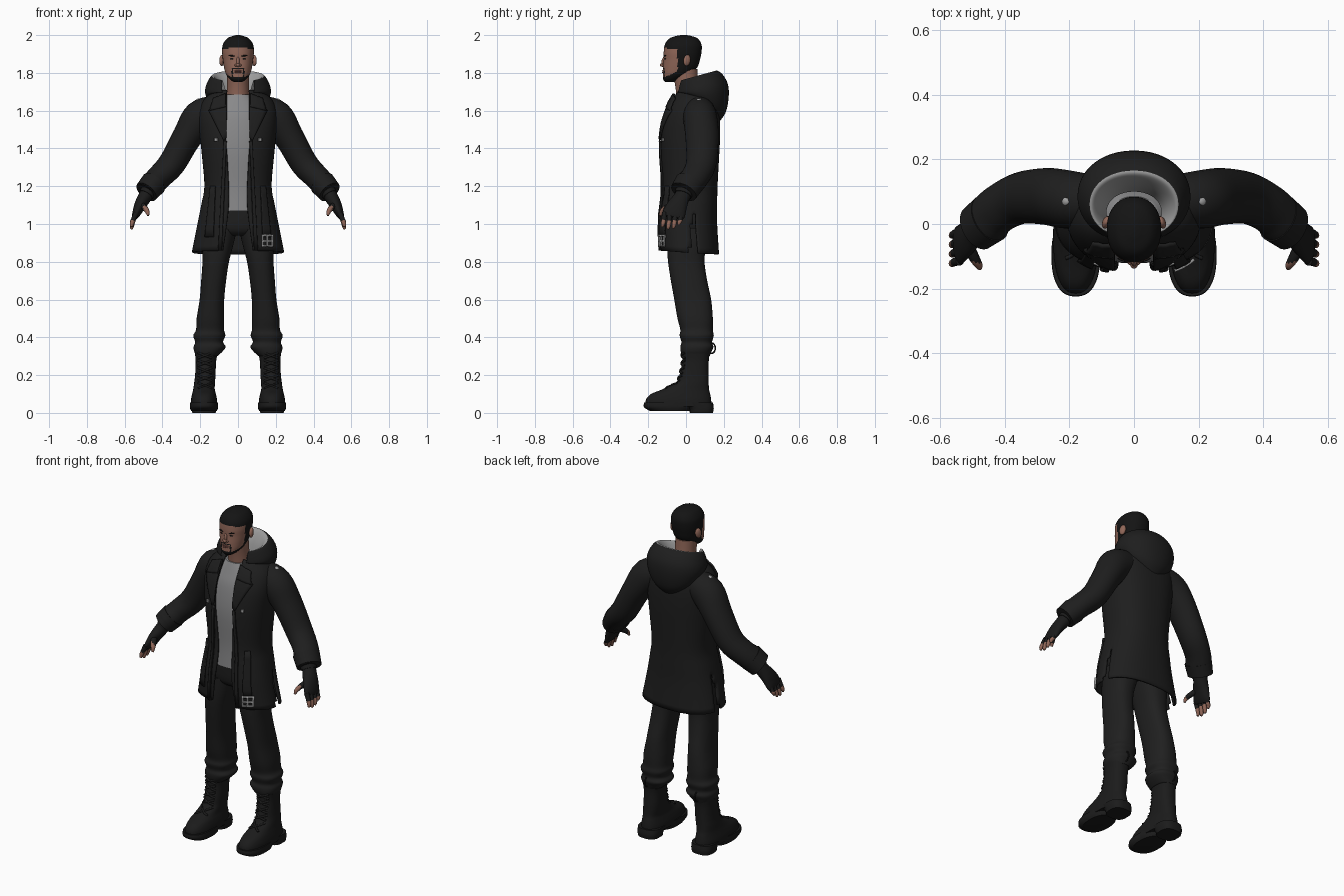
import bpy, bmesh
from math import sin, cos, pi, asin, radians
from mathutils import Vector, Euler

if "Cube" in bpy.data.objects:
    bpy.data.objects.remove(bpy.data.objects["Cube"])


def material(name, r, g, b):
    m = bpy.data.materials.new(name)
    m.use_nodes = True
    m.diffuse_color = (r, g, b, 1)
    bsdf = m.node_tree.nodes["Principled BSDF"]
    bsdf.inputs["Base Color"].default_value = (r, g, b, 1)
    bsdf.inputs["Roughness"].default_value = 0.9
    return m


COAT = material("coat black", .013, .013, .013)
CLOTH = material("trouser black", .014, .014, .014)
LEATHER = material("boot black", .011, .011, .011)
HAIR = material("hair black", .007, .007, .007)
SKIN = material("skin brown", .28, .135, .098)
LIPS = material("lip brown", .2, .08, .065)
SHIRT = material("shirt grey", .25, .25, .255)
LINING = material("lining grey", .34, .34, .34)


def finish(name, bm, mats, rule=None, mirror=False, thick=0, angle=50):
    bmesh.ops.recalc_face_normals(bm, faces=bm.faces)
    for f in bm.faces:
        f.material_index = rule(f.calc_center_median()) if rule else 0
    me = bpy.data.meshes.new(name)
    bm.to_mesh(me)
    bm.free()
    ob = bpy.data.objects.new(name, me)
    bpy.context.collection.objects.link(ob)
    for m in mats:
        me.materials.append(m)
    if thick:
        sol = ob.modifiers.new("thickness", "SOLIDIFY")
        sol.thickness = thick
        sol.offset = -1
    if mirror:
        ob.modifiers.new("mirror", "MIRROR")
    bpy.ops.object.select_all(action="DESELECT")
    bpy.context.view_layer.objects.active = ob
    ob.select_set(True)
    bpy.ops.object.shade_smooth_by_angle(angle=radians(angle))
    return ob


def refine(rows, steps):
    """Smooth curve through the rows."""
    out = []
    for i in range(len(rows) - 1):
        quad = [rows[max(i - 1, 0)], rows[i], rows[i + 1], rows[min(i + 2, len(rows) - 1)]]
        for s in range(steps):
            t = s / steps
            out.append([b + t / 2 * (c - a + t * (2 * a - 5 * b + 4 * c - d + t * (3 * (b - c) + d - a)))
                        for a, b, c, d in zip(*quad)])
    return out + [list(rows[-1])]


def skin_rings(rings, closed):
    bm = bmesh.new()
    vs = [[bm.verts.new(p) for p in ring] for ring in rings]
    n = len(vs[0])
    for a, b in zip(vs, vs[1:]):
        for j in range(n if closed else n - 1):
            k = (j + 1) % n
            bm.faces.new((a[j], a[k], b[k], b[j]))
    if closed:
        bm.faces.new(vs[0])
        bm.faces.new(vs[-1])
    return bm


def power(v, p):
    return abs(v) ** (2 / p) * (1 if v >= 0 else -1)


def stack(rows, p=2.4, seg=40, steps=4):
    """Level rings; row = z, centre x, half width, front y, back y[, front gap, tilt]."""
    rings, opened = [], len(rows[0]) > 5
    for r in refine(rows, steps):
        z, cx, rx, y0, y1 = r[:5]
        gap, tilt = r[5:] if opened else (0, 0)
        d = asin(min(1, gap / rx) ** (p / 2))
        ring = []
        for j in range(seg):
            a = d + (2 * pi - 2 * d) * j / (seg - 1 if opened else seg)
            y = (y0 + y1) / 2 - (y1 - y0) / 2 * power(cos(a), p)
            ring.append((cx + rx * power(sin(a), p), y, z - tilt * (y1 - y)))
        rings.append(ring)
    return skin_rings(rings, not opened)


def tube(rows, seg=20, steps=4):
    """Rings along a path; row = x, y, z, radius across, radius in depth."""
    rows = refine(rows, steps)
    pts = [Vector(r[:3]) for r in rows]
    rings = []
    for i, r in enumerate(rows):
        t = (pts[min(i + 1, len(pts) - 1)] - pts[max(i - 1, 0)]).normalized()
        v = Vector((0, 1, 0))
        v = (v - t * v.dot(t)).normalized()
        u = v.cross(t)
        rings.append([pts[i] + u * r[3] * cos(2 * pi * j / seg) + v * r[4] * sin(2 * pi * j / seg)
                      for j in range(seg)])
    return skin_rings(rings, True)


def front_y(rows, x, z, p=2.4):
    """Depth of the front surface of a stack."""
    r = min(refine(rows, 8), key=lambda q: abs(q[0] - z))
    k = min(1, abs((x - r[1]) / r[2]))
    return (r[3] + r[4]) / 2 - (r[4] - r[3]) / 2 * (1 - k ** p) ** (1 / p)


def panel(name, rows, corners, mat, lift, mirror=True, n=6):
    """Plate lying on the front of a stack; corners are x, z."""
    a, b, c, d = [Vector(q) for q in corners]
    rings = []
    for i in range(n + 1):
        l, r = a.lerp(d, i / n), b.lerp(c, i / n)
        line = [l.lerp(r, j / n) for j in range(n + 1)]
        rings.append([(q.x, front_y(rows, q.x, q.y) - lift, q.y) for q in line])
    bm = skin_rings(rings, False)
    ob = finish(name, bm, [mat], mirror=mirror, thick=.009)
    ob.modifiers["thickness"].offset = 0


def blob(name, loc, size, mat, rot=(0, 0, 0), mirror=True):
    bm = bmesh.new()
    bmesh.ops.create_uvsphere(bm, u_segments=16, v_segments=10, radius=1)
    bmesh.ops.scale(bm, vec=size, verts=bm.verts)
    bmesh.ops.rotate(bm, matrix=Euler(rot).to_matrix(), verts=bm.verts)
    bmesh.ops.translate(bm, vec=loc, verts=bm.verts)
    finish(name, bm, [mat], mirror=mirror)


# Coat body, open at the front with a vent on each side
coat = [(.84, 0, .245, -.14, .175, .08, -.06), (1, 0, .215, -.147, .165, .06, 0), (1.1, 0, .195, -.138, .165, .05, 0),
        (1.2, 0, .178, -.128, .167, .05, 0), (1.35, 0, .19, -.136, .175, .058, 0), (1.45, 0, .2, -.137, .18, .066, 0),
        (1.55, 0, .208, -.122, .18, .068, 0), (1.62, 0, .2, -.095, .172, .065, 0), (1.67, 0, .17, -.068, .155, .062, 0),
        (1.71, 0, .11, -.045, .125, .06, 0)]
bm = stack(coat, seg=72)
vent = [f for f in bm.faces for c in [f.calc_center_median()]
        if abs(c.x) > .15 and c.z < 1.06 and abs(c.y - .04) < .008 + (1.06 - c.z) * .06]
bmesh.ops.delete(bm, geom=vent, context="FACES")
finish("coat", bm, [COAT], thick=.012)

# Sleeves with cuffs
sleeve = [(.12, .07, 1.595, .085, .08), (.2, .075, 1.56, .095, .09), (.27, .085, 1.46, .078, .088),
          (.35, .08, 1.32, .072, .08), (.42, .045, 1.245, .066, .075), (.46, .005, 1.2, .066, .076),
          (.482, -.01, 1.172, .058, .068)]
finish("sleeves", tube(sleeve, 28), [COAT], mirror=True)
finish("cuffs", tube([(.445, .018, 1.217, .07, .079), (.485, -.012, 1.17, .064, .074)], 28), [COAT], mirror=True)

# Hood lying on the back, with a pale lining rolled over the rim
hood = [(1.54, 0, .1, -.02, .175, .06, -.7), (1.59, 0, .15, -.04, .21, .07, -.45), (1.67, 0, .172, -.055, .226, .08, -.1),
        (1.74, 0, .172, -.055, .222, .085, .12), (1.79, 0, .155, -.05, .195, .085, .22),
        (1.812, 0, .137, -.045, .165, .085, .27), (1.8, 0, .122, -.04, .145, .08, .27),
        (1.75, 0, .1, -.035, .118, .07, .2), (1.69, 0, .085, -.03, .1, .06, 0)]
finish("hood", stack(hood, 2.1, 48), [COAT, LINING],
       lambda c: int(c.z > 1.69 and abs(c.x) < .148 and c.y < .172 and (c.x / .138) ** 2 + ((c.y - .06) / .106) ** 2 < 1))

# Coat front details
panel("lapels", coat, [(.06, 1.46), (.075, 1.44), (.155, 1.6), (.06, 1.69)], COAT, .008)
panel("upper_lapels", coat, [(.065, 1.62), (.15, 1.6), (.13, 1.665), (.065, 1.69)], COAT, .014)
panel("front_edges", coat, [(.085, .86), (.105, .86), (.075, 1.44), (.06, 1.44)], COAT, .006)
panel("pocket_welts", coat, [(.13, .93), (.175, .93), (.145, 1.2), (.12, 1.2)], COAT, .01)
panel("buttons", coat, [(.108, 1.438), (.124, 1.438), (.124, 1.455), (.108, 1.455)], LINING, .006)
for z in (.88, .905, .935):
    panel("buckle_bar", coat, [(.125, z), (.185, z), (.185, z + .01), (.125, z + .01)], LINING, .016, False)
for x in (.125, .15, .177):
    panel("buckle_post", coat, [(x, .88), (x + .009, .88), (x + .009, .945), (x, .945)], LINING, .016, False)
blob("shoulder_studs", (.212, .07, 1.653), (.016, .014, .01), LINING, (0, .7, 0))

# Shirt and neck
shirt = [(1.07, 0, .14, -.115, .1), (1.2, 0, .14, -.112, .11), (1.4, 0, .16, -.122, .12), (1.55, 0, .15, -.106, .12),
         (1.63, 0, .12, -.08, .11), (1.685, 0, .07, -.058, .085)]
finish("shirt", stack(shirt), [SHIRT])
finish("neck", stack([(1.6, 0, .068, -.045, .09), (1.69, 0, .06, -.052, .075), (1.75, 0, .058, -.06, .065),
                      (1.82, 0, .06, -.075, .06)], 2), [SKIN])

# Head with painted hair and beard
head = [(1.753, 0, .025, -.112, -.06), (1.768, 0, .045, -.122, -.03), (1.795, 0, .064, -.122, .025),
        (1.83, 0, .074, -.121, .06), (1.87, 0, .08, -.118, .074), (1.91, 0, .084, -.118, .082), (1.95, 0, .08, -.112, .082),
        (1.982, 0, .058, -.088, .062), (1.996, 0, .026, -.05, .025), (2, 0, .008, -.025, 0)]


def head_colour(c):
    ax = abs(c.x)
    scalp = c.z > 1.932 - .2 * max(0, ax - .045) or c.y > -.05 and c.z > 1.9 or c.y > .012
    sideburn = -.045 < c.y < .015 and c.z > 1.8
    beard = c.z < 1.778 + .45 * max(0, c.y + .11)
    goatee = c.y < -.09 and (.027 < ax < .034 and c.z < 1.826 or ax < .034 and 1.82 < c.z < 1.826)
    return int(scalp or sideburn or beard or goatee)


finish("head", stack(head, 2.2, 72, 7), [SKIN, HAIR], head_colour)
blob("ears", (.086, .005, 1.866), (.012, .02, .03), SKIN, (-.15, 0, .35))
blob("nose_tip", (0, -.124, 1.842), (.012, .014, .01), SKIN, mirror=False)
blob("nose_bridge", (0, -.118, 1.86), (.009, .012, .027), SKIN, (-.2, 0, 0), False)
blob("nostrils", (.011, -.118, 1.84), (.008, .01, .007), SKIN)
blob("eyes", (.032, front_y(head, .032, 1.875, 2.2) + .001, 1.875), (.011, .003, .0045), HAIR, (0, 0, .3))
blob("eyebrows", (.034, front_y(head, .034, 1.891, 2.2), 1.891), (.018, .004, .0035), HAIR, (0, -.1, .3))
blob("upper_lip", (0, -.12, 1.811), (.021, .006, .004), LIPS, mirror=False)
blob("lower_lip", (0, -.12, 1.803), (.018, .007, .005), LIPS, mirror=False)

# Fingerless gloves and fingers
glove = [(.455, .01, 1.21, .035, .045), (.492, -.02, 1.145, .036, .042), (.518, -.045, 1.1, .031, .053),
         (.538, -.064, 1.055, .022, .06), (.546, -.07, 1.035, .014, .055)]
finish("gloves", tube(glove), [LEATHER], mirror=True)
finish("glove_bands", tube([(.475, -.008, 1.172, .042, .049), (.487, -.016, 1.153, .04, .047)]), [LEATHER], mirror=True)
for i, name in enumerate(("index", "middle", "ring", "little")):
    y, tip = -.114 + .029 * i, (.985, .973, .977, .995)[i]
    path = [(.538, y, 1.06, .014, .014), (.553, y - .003, 1.025, .013, .013),
            (.562, y - .008, tip + .015, .011, .011), (.562, y - .012, tip, .006, .006)]
    finish(name + "_fingers", tube(path, 10), [SKIN, LEATHER], lambda c: int(c.z > 1.02), True)
thumb = [(.515, -.065, 1.105, .018, .02), (.493, -.105, 1.085, .015, .017), (.48, -.127, 1.065, .012, .013),
         (.476, -.137, 1.045, .006, .006)]
finish("thumbs", tube(thumb, 12), [SKIN, LEATHER], lambda c: int(c.y > -.118), True)

# Trousers
finish("trouser_seat", stack([(.94, 0, .1, -.07, .1), (.98, 0, .165, -.1, .125), (1.12, 0, .155, -.108, .12)]), [CLOTH])
leg = [(.3, .165, .055, -.02, .125), (.325, .157, .075, -.028, .135), (.35, .15, .085, -.03, .145),
       (.375, .153, .074, -.024, .138), (.41, .152, .085, -.034, .147), (.44, .148, .074, -.03, .142),
       (.5, .146, .073, -.045, .142), (.6, .138, .065, -.062, .133), (.7, .129, .066, -.08, .112),
       (.8, .118, .07, -.095, .098), (.88, .108, .081, -.1, .105), (.98, .09, .087, -.1, .115)]
finish("trouser_legs", stack(leg), [CLOTH], mirror=True)

# Boots with soles, laces and heel loops
boot = [(.035, .18, .07, -.214, .135), (.07, .18, .069, -.212, .133), (.1, .18, .063, -.185, .128),
        (.125, .18, .057, -.125, .122), (.16, .177, .055, -.055, .12), (.2, .173, .054, -.035, .12),
        (.27, .17, .054, -.02, .12), (.315, .168, .06, -.022, .126)]
finish("boots", stack(boot), [LEATHER], mirror=True)
finish("front_soles", stack([(.01, .18, .068, -.19, .02), (.03, .18, .075, -.222, .03), (.055, .18, .074, -.222, .03)]),
       [LEATHER], mirror=True)
finish("heels", stack([(0, .18, .062, .02, .143), (.025, .18, .066, .015, .147), (.055, .18, .068, -.02, .143)], 2.8),
       [LEATHER], mirror=True)
for i in range(5):
    z = .13 + .04 * i
    for side in (-1, 1):
        path = []
        for j in range(5):
            x, h = .175 + side * (.018 * j - .036), z + .007 * j
            path.append((x, front_y(boot, x, h) - .002, h, .006, .006))
        finish("lace", tube(path, 8, 2), [LEATHER], mirror=True)
loop = [(.168, .135 + .02 * sin(a), .315 + .028 * (1 - cos(a)), .004, .004)
        for a in [2 * pi * k / 12 for k in range(13)]]
finish("heel_loops", tube(loop, 8, 2), [LEATHER], mirror=True)
